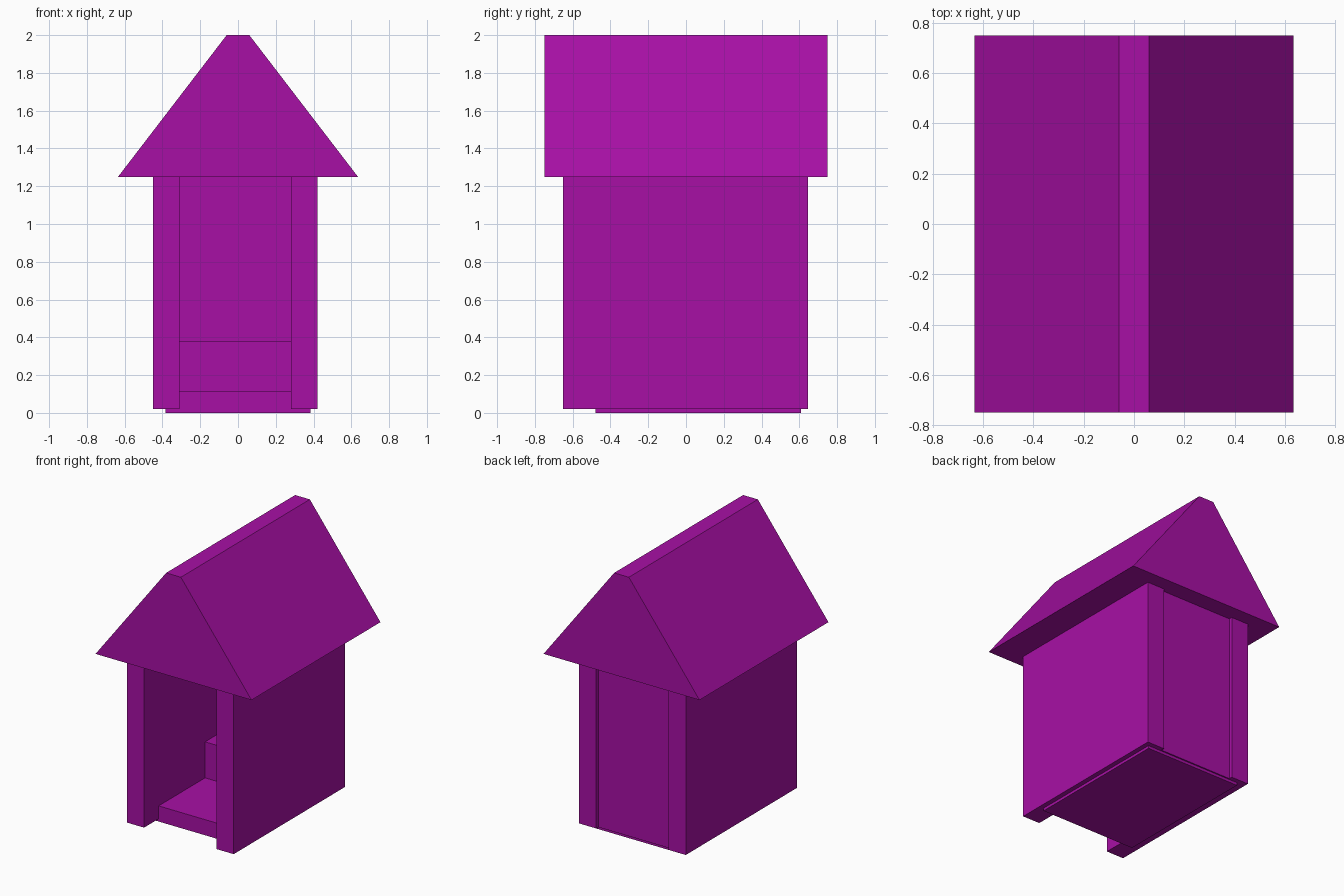
import bpy
import bmesh

cube = bpy.data.objects.get("Cube")
if cube:
    bpy.data.objects.remove(cube, do_unlink=True)

# Single paint colour
purple = bpy.data.materials.new("purple_paint")
purple.use_nodes = True
colour = (0.39, 0.005, 0.375, 1)
purple.diffuse_color = colour
purple.node_tree.nodes["Principled BSDF"].inputs["Base Color"].default_value = colour


def extrude_profile(name, profile, y0, y1):
    """Solid made from an x-z outline, pulled along y."""
    bm = bmesh.new()
    face = bm.faces.new([bm.verts.new((x, y0, z)) for x, z in profile])
    pulled = bmesh.ops.extrude_face_region(bm, geom=[face])["geom"]
    verts = [v for v in pulled if isinstance(v, bmesh.types.BMVert)]
    bmesh.ops.translate(bm, verts=verts, vec=(0, y1 - y0, 0))
    bmesh.ops.recalc_face_normals(bm, faces=bm.faces)
    mesh = bpy.data.meshes.new(name)
    bm.to_mesh(mesh)
    bm.free()
    mesh.materials.append(purple)
    obj = bpy.data.objects.new(name, mesh)
    bpy.context.collection.objects.link(obj)
    return obj


def box(name, x, y, z):
    outline = [(x[0], z[0]), (x[1], z[0]), (x[1], z[1]), (x[0], z[1])]
    return extrude_profile(name, outline, *y)


eave = 1.25
wall_base = 0.02
inner = (-0.31, 0.28)

# Side walls
for name, x in (("right_wall", (-0.45, inner[0])), ("left_wall", (inner[1], 0.42))):
    box(name, x, (-0.65, 0.645), (wall_base, eave))

# Back wall, slightly recessed between the side walls
box("back_wall", inner, (0.5, 0.62), (wall_base, eave))

# Floor slab and raised bench
box("floor", (-0.385, 0.385), (-0.48, 0.61), (0, 0.115))
box("bench", inner, (0.06, 0.5), (0.115, 0.38))

# Flat-topped gable roof
extrude_profile("roof", [(-0.635, eave), (0.635, eave), (0.06, 2), (-0.06, 2)], -0.75, 0.75)
